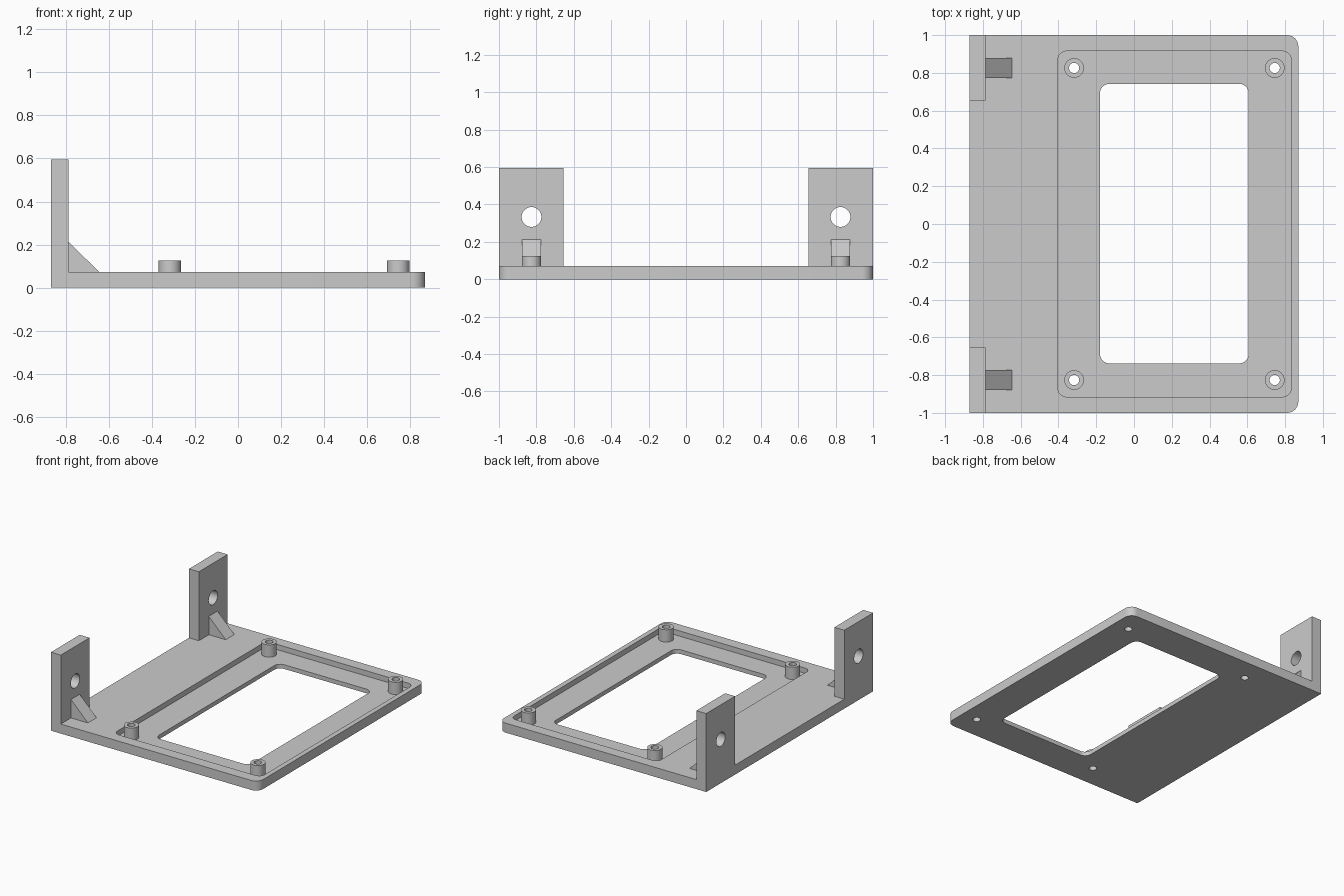
import bpy, bmesh, math
from mathutils import Vector

if "Cube" in bpy.data.objects:
    bpy.data.objects.remove(bpy.data.objects["Cube"], do_unlink=True)

grey = bpy.data.materials.new("plain grey")
grey.use_nodes = True
grey.diffuse_color = (0.6, 0.6, 0.6, 1)
grey.node_tree.nodes["Principled BSDF"].inputs["Base Color"].default_value = (0.6, 0.6, 0.6, 1)


def rect(x0, x1, y0, y1, left=0, right=0, steps=8):
    """Rectangle outline with separate corner radii on its left and right."""
    pts = []
    corners = [(x1, y1, -1, -1, right), (x0, y1, 1, -1, left),
               (x0, y0, 1, 1, left), (x1, y0, -1, 1, right)]
    for i, (x, y, sx, sy, r) in enumerate(corners):
        if r == 0:
            pts.append((x, y))
            continue
        for k in range(steps + 1):
            a = (i + k / steps) * math.pi / 2
            pts.append((x + sx * r + r * math.cos(a), y + sy * r + r * math.sin(a)))
    return pts


def circle(x, y, r, n=32):
    return [(x + r * math.cos(math.tau * i / n), y + r * math.sin(math.tau * i / n))
            for i in range(n)]


def prism(name, outline, lo, hi, axis="z"):
    """Extrude an outline along an axis: z uses (x, y), x uses (y, z), y uses (x, z)."""
    place = {"z": lambda u, v, w: (u, v, w),
             "x": lambda u, v, w: (w, u, v),
             "y": lambda u, v, w: (u, w, v)}[axis]
    bm = bmesh.new()
    face = bm.faces.new([bm.verts.new(place(u, v, lo)) for u, v in outline])
    top = bmesh.ops.extrude_face_region(bm, geom=[face])["geom"]
    bmesh.ops.translate(bm, verts=[g for g in top if isinstance(g, bmesh.types.BMVert)],
                        vec=Vector(place(0, 0, hi - lo)))
    bmesh.ops.recalc_face_normals(bm, faces=bm.faces)
    mesh = bpy.data.meshes.new(name)
    bm.to_mesh(mesh)
    bm.free()
    mesh.materials.append(grey)
    obj = bpy.data.objects.new(name, mesh)
    bpy.context.collection.objects.link(obj)
    return obj


def cut(obj, cutters):
    """Subtract the cutters for good and remove them."""
    for c in cutters:
        mod = obj.modifiers.new("cut", "BOOLEAN")
        mod.operation, mod.solver, mod.object = "DIFFERENCE", "EXACT", c
    dg = bpy.context.evaluated_depsgraph_get()
    mesh = bpy.data.meshes.new_from_object(obj.evaluated_get(dg))
    obj.modifiers.clear()
    obj.data = mesh
    for c in cutters:
        bpy.data.objects.remove(c, do_unlink=True)


def smooth(obj):
    bpy.ops.object.select_all(action="DESELECT")
    obj.select_set(True)
    bpy.context.view_layer.objects.active = obj
    bpy.ops.object.shade_smooth_by_angle(angle=math.radians(30))


PLATE, FLOOR = 0.072, 0.032
SPOTS = [(x, y) for x in (-0.317, 0.745) for y in (-0.826, 0.826)]


def screw_hole(x, y):
    return prism("hole_cutter", circle(x, y, 0.027), -0.1, 0.3)


# Base plate with recessed tray, window and screw holes
base = prism("base_plate", rect(-0.87, 0.87, -1, 1, right=0.06), 0, PLATE)
cut(base, [prism("tray_cutter", rect(-0.403, 0.832, -0.915, 0.915, 0.045, 0.045), FLOOR, 0.3),
           prism("window_cutter", rect(-0.18, 0.607, -0.738, 0.742, 0.05, 0.05), -0.1, 0.3)]
    + [screw_hole(x, y) for x, y in SPOTS])
smooth(base)

# Hollow standoffs
for i, (x, y) in enumerate(SPOTS):
    post = prism(f"standoff_{i + 1}", circle(x, y, 0.052), FLOOR, 0.125)
    cut(post, [screw_hole(x, y)])
    smooth(post)

# Upright mounting tabs with bolt holes and gussets
for side, s in (("front", -1), ("back", 1)):
    y0, y1 = sorted((s * 0.655, s))
    tab = prism(f"{side}_mounting_tab", rect(y0, y1, PLATE, 0.595), -0.87, -0.787, "x")
    cut(tab, [prism("bolt_cutter", circle(s * 0.826, 0.333, 0.053), -1, -0.6, "x")])
    smooth(tab)
    mid = s * 0.826
    prism(f"{side}_gusset", [(-0.787, PLATE), (-0.645, PLATE), (-0.787, 0.212)],
          mid - 0.052, mid + 0.052, "y")
